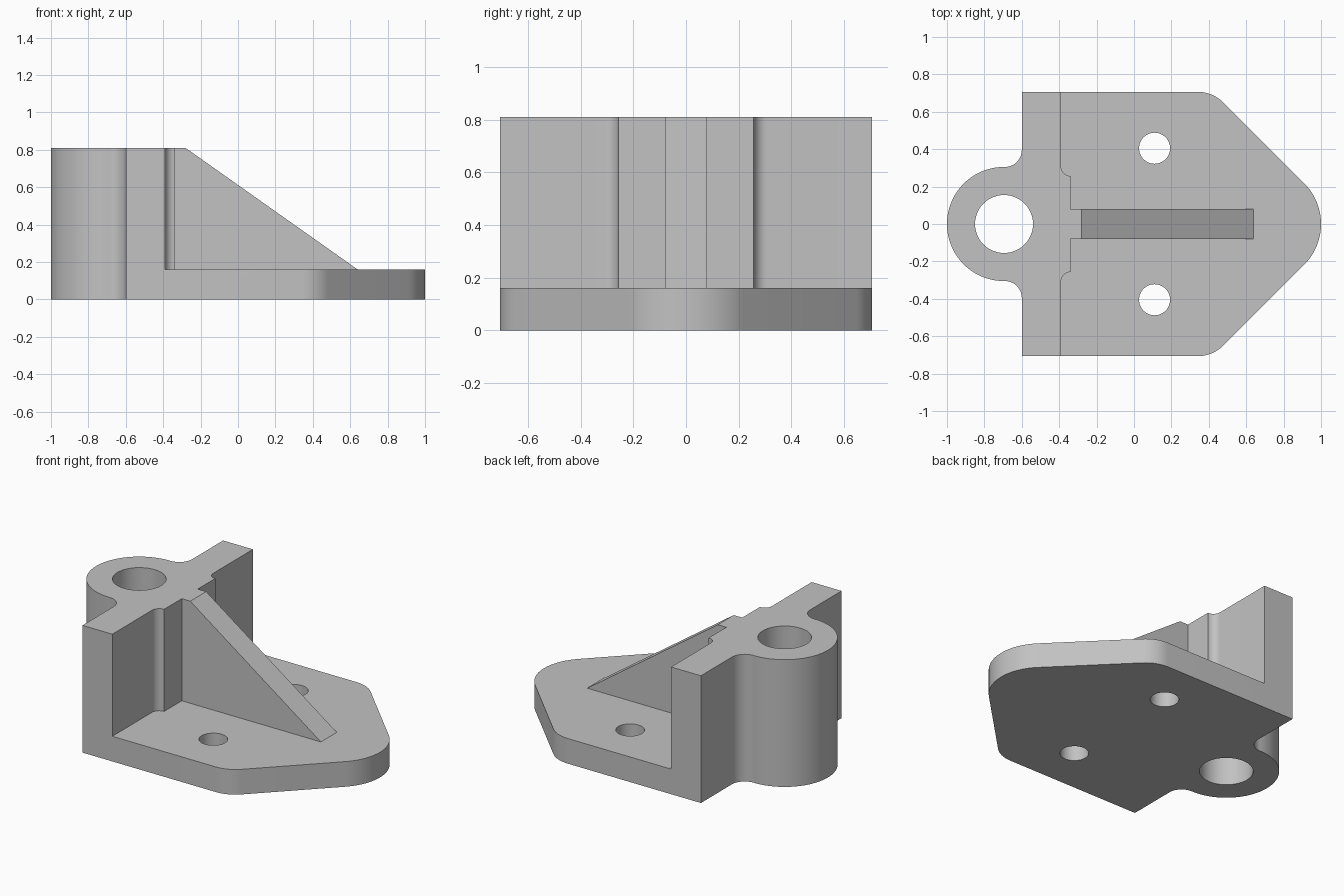
import bpy, bmesh
from math import cos, sin, radians
from mathutils import Vector

if "Cube" in bpy.data.objects:
    bpy.data.objects.remove(bpy.data.objects["Cube"], do_unlink=True)

PLATE, TOP, HALF_WIDTH = 0.16, 0.81, 0.707
BACK, WALL_FRONT, PAD_FRONT = -0.6, -0.39, -0.34
BOSS_X, BOSS_R = -0.695, 0.305


def arc(cx, cy, r, start, end, steps):
    angles = [radians(start + (end - start) * i / steps) for i in range(steps + 1)]
    return [(cx + r * cos(a), cy + r * sin(a)) for a in angles]


def mirrored(half):
    """Close a half outline by reflecting it across y = 0."""
    return half + [(x, -y) for x, y in reversed(half) if y > 1e-5]


def prism(name, points, direction):
    """Extrude a closed 3D outline along a direction."""
    bm = bmesh.new()
    face = bm.faces.new([bm.verts.new(p) for p in points])
    extruded = bmesh.ops.extrude_face_region(bm, geom=[face])["geom"]
    verts = [g for g in extruded if isinstance(g, bmesh.types.BMVert)]
    bmesh.ops.translate(bm, verts=verts, vec=Vector(direction))
    bmesh.ops.recalc_face_normals(bm, faces=bm.faces)
    mesh = bpy.data.meshes.new(name)
    bm.to_mesh(mesh)
    bm.free()
    obj = bpy.data.objects.new(name, mesh)
    bpy.context.collection.objects.link(obj)
    return obj


def slab(name, outline, z0, z1):
    return prism(name, [(x, y, z0) for x, y in outline], (0, 0, z1 - z0))


def combine(target, other, operation):
    mod = target.modifiers.new(operation, "BOOLEAN")
    mod.operation, mod.solver, mod.object = operation, "EXACT", other
    bpy.context.view_layer.objects.active = target
    bpy.ops.object.modifier_apply(modifier=mod.name)
    bpy.data.objects.remove(other, do_unlink=True)


# Rounded boss blending into the back of the wall
boss = arc(BOSS_X, 0, BOSS_R, 180, 90, 24)
blend = arc(BACK - 0.09, BOSS_R + 0.09, 0.09, -90, 0, 12)
rear = boss + blend + [(BACK, HALF_WIDTH)]

# Base plate with rounded shoulders and nose
shoulder = arc(0.338, HALF_WIDTH - 0.2, 0.2, 90, 45, 10)
nose = arc(0.691, 0, 0.309, 45, 0, 12)
bracket = slab("bracket", mirrored(rear + shoulder + nose), 0, PLATE)

# Upright wall with raised pad
pad = arc(PAD_FRONT, 0.307, 0.05, 180, 270, 10)
wall = slab("wall", mirrored(rear + [(WALL_FRONT, HALF_WIDTH)] + pad), PLATE, TOP)
combine(bracket, wall, "UNION")

# Triangular stiffening rib
profile = [(-0.45, 0.08), (-0.45, TOP), (-0.28, TOP), (0.64, PLATE), (0.6, 0.08)]
rib = prism("rib", [(x, -0.08, z) for x, z in profile], (0, 0.16, 0))
combine(bracket, rib, "UNION")

# Pivot bore and two bolt holes
for x, y, r in ((BOSS_X, 0, 0.155), (0.11, 0.405, 0.083), (0.11, -0.405, 0.083)):
    cutter = slab("hole_cutter", arc(x, y, r, 0, 360, 48)[:-1], -0.1, 1)
    combine(bracket, cutter, "DIFFERENCE")

# Plain grey material
grey = bpy.data.materials.new("light grey")
colour = (0.54, 0.54, 0.54, 1)
grey.use_nodes = True
grey.diffuse_color = colour
grey.node_tree.nodes["Principled BSDF"].inputs["Base Color"].default_value = colour
bracket.data.materials.clear()
bracket.data.materials.append(grey)
for face in bracket.data.polygons:
    face.material_index = 0

bpy.ops.object.select_all(action="DESELECT")
bracket.select_set(True)
bpy.context.view_layer.objects.active = bracket
bpy.ops.object.shade_smooth_by_angle(angle=radians(25))
